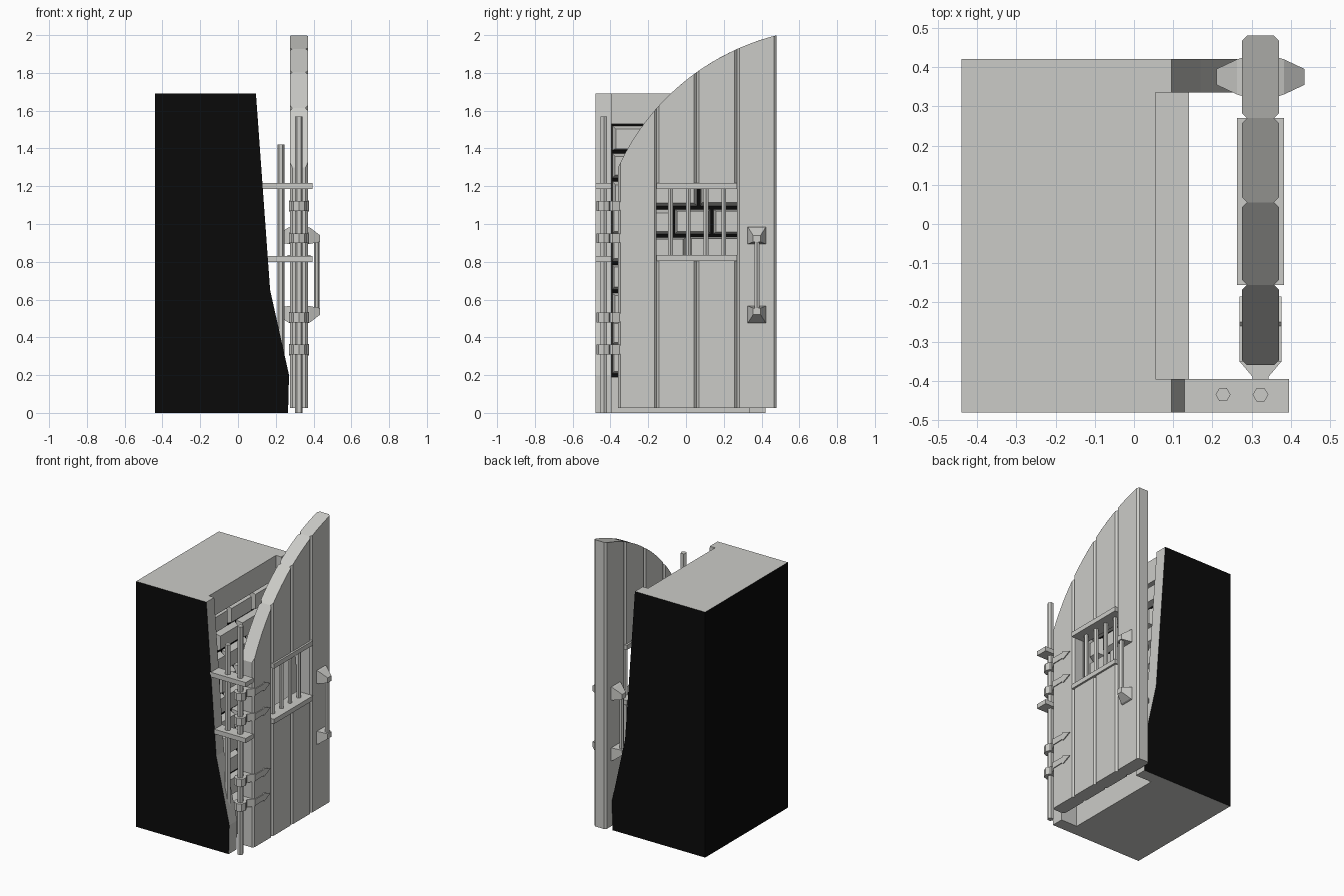
import bpy, bmesh, math, random
from mathutils import Vector

if "Cube" in bpy.data.objects:
    bpy.data.objects.remove(bpy.data.objects["Cube"])

random.seed(4)

def material(name, rgb):
    m = bpy.data.materials.new(name)
    m.diffuse_color = (*rgb, 1)
    m.use_nodes = True
    m.node_tree.nodes["Principled BSDF"].inputs["Base Color"].default_value = m.diffuse_color
    return m

GREY = material("pale grey", (0.60, 0.60, 0.575))
BLACK = material("black", (0.003, 0.003, 0.003))

def finish(name, bm, mats=(GREY,)):
    bmesh.ops.recalc_face_normals(bm, faces=bm.faces[:])
    me = bpy.data.meshes.new(name)
    bm.to_mesh(me)
    bm.free()
    for m in mats:
        me.materials.append(m)
    ob = bpy.data.objects.new(name, me)
    bpy.context.collection.objects.link(ob)
    return ob

def loft(bm, a, b):
    """Solid between two matching rings of points."""
    va = [bm.verts.new(p) for p in a]
    vb = [bm.verts.new(p) for p in b]
    n = len(va)
    bm.faces.new(va)
    bm.faces.new(vb[::-1])
    for i in range(n):
        bm.faces.new((va[i], va[(i + 1) % n], vb[(i + 1) % n], vb[i]))

def box(bm, x0, x1, y0, y1, z0, z1):
    ring = [(x0, y0), (x1, y0), (x1, y1), (x0, y1)]
    loft(bm, [(x, y, z0) for x, y in ring], [(x, y, z1) for x, y in ring])

def rod(bm, x, y, z0, z1, r, n=6):
    ring = [(x + r * math.cos(math.tau * i / n), y + r * math.sin(math.tau * i / n)) for i in range(n)]
    loft(bm, [(u, v, z0) for u, v in ring], [(u, v, z1) for u, v in ring])

def rect_yz(x, y0, y1, z0, z1):
    return [(x, y0, z0), (x, y1, z0), (x, y1, z1), (x, y0, z1)]

# Wall block: core, two sloping cheeks and a plinth; outer sides are black
Y0, Y1, IN0, IN1, TOP = -0.48, 0.42, -0.395, 0.335, 1.69
bm = bmesh.new()
box(bm, -0.44, 0.0, Y0, Y1, 0, TOP)
profile = [(0, 0), (0.265, 0), (0.27, 0.2), (0.17, 0.65), (0.095, TOP), (0, TOP)]
for a, b in ((Y0, IN0), (IN1, Y1)):
    loft(bm, [(x, a, z) for x, z in profile], [(x, b, z) for x, z in profile])
box(bm, 0, 0.055, IN0, IN1, 1.53, TOP)
box(bm, 0, 0.14, IN0, IN1, 0, 0.19)
bmesh.ops.recalc_face_normals(bm, faces=bm.faces[:])
for f in bm.faces:
    c, n = f.calc_center_median(), f.normal
    outer = abs(n.y) > 0.9 and (c.y < Y0 + 0.01 or c.y > Y1 - 0.01)
    f.material_index = 1 if outer or n.x < -0.9 else 0
finish("wall_block", bm, (GREY, BLACK))

# Black mortar plate behind the stones
bm = bmesh.new()
box(bm, 0.0, 0.008, IN0, IN1, 0.19, 1.53)
finish("mortar", bm, (BLACK,))

# Rows of tapered stones
bm = bmesh.new()
rows, pitch = 9, (1.53 - 0.2) / 9
for r in range(rows):
    z0 = 0.2 + r * pitch + 0.008
    z1 = z0 + pitch - 0.016
    y = IN0 + 0.004
    first = True
    while y < IN1 - 0.02:
        w = random.uniform(0.09, 0.14) if first and r % 2 else random.uniform(0.17, 0.25)
        e = y + w
        if e > IN1 - 0.08:
            e = IN1 - 0.004
        j = [random.uniform(0.008, 0.02) for _ in range(4)]
        loft(bm, rect_yz(0.004, y, e, z0, z1),
             rect_yz(random.uniform(0.042, 0.054), y + j[0], e - j[1], z0 + j[2], z1 - j[3]))
        y = e + 0.014
        first = False
finish("wall_stones", bm)

# Door planks following one arched curve, with chamfered long edges
DX0, DX1, CH = 0.275, 0.37, 0.013
WZ0, WZ1 = 0.815, 1.2

def arch(y):
    return 0.777 + math.sqrt(1.26 ** 2 - (y - 0.787) ** 2)

def plank(bm, ya, yb, z0, z1=None):
    steps = 6
    ys = [ya, ya + CH] + [ya + CH + (yb - ya - 2 * CH) * i / steps for i in range(1, steps)] + [yb - CH, yb]
    ring = []
    for side in (1, -1):
        for y in (ys if side > 0 else ys[::-1]):
            edge = y in (ya, yb)
            x = (DX1 if side > 0 else DX0) - side * (CH if edge else 0)
            ring.append((x, y))
    loft(bm, [(x, y, z0) for x, y in ring],
         [(x, y, z1 if z1 is not None else arch(y)) for x, y in ring])

bm = bmesh.new()
seams = [-0.36, -0.155, 0.055, 0.27, 0.48]
for i in range(4):
    if i in (1, 2):
        plank(bm, seams[i], seams[i + 1], 0.025, WZ0)
        plank(bm, seams[i], seams[i + 1], WZ1)
    else:
        plank(bm, seams[i], seams[i + 1], 0.025)
finish("door_planks", bm)

# Barred window in the door
bm = bmesh.new()
for z in (0.82, 1.2):
    box(bm, 0.262, 0.383, -0.155, 0.27, z - 0.016, z + 0.016)
finish("window_rails", bm)
bm = bmesh.new()
for i in range(4):
    rod(bm, 0.3225, -0.082 + i * 0.094, 0.82, 1.2, 0.015)
finish("window_bars", bm)

# Handles on both faces of the door
for side, name in ((1, "outer_handle"), (-1, "inner_handle")):
    bm = bmesh.new()
    mid = (DX0 + DX1) / 2
    half = (DX1 - DX0) / 2
    for s in (1, -1):
        def z(d):
            return 0.73 + s * d
        stages = [(half - 0.005, 0.05, 0.165, 0.255), (half + 0.012, 0.045, 0.165, 0.25),
                  (half + 0.065, 0.02, 0.175, 0.21)]
        for a, b in zip(stages, stages[1:]):
            loft(bm, *[rect_yz(mid + side * p[0], 0.375 - p[1], 0.375 + p[1], z(p[2]), z(p[3]))
                       for p in (a, b)])
    rod(bm, mid + side * (half + 0.047), 0.375, 0.54, 0.92, 0.015)
    finish(name, bm)

# Hinge poles and the brackets holding them to the wall
bm = bmesh.new()
rod(bm, 0.3225, -0.435, 0, 1.57, 0.02)
finish("hinge_pole", bm)
bm = bmesh.new()
rod(bm, 0.227, -0.435, 0.3, 1.42, 0.019)
finish("wall_pole", bm)
bm = bmesh.new()
for z in (0.815, 1.2):
    box(bm, 0.12, 0.395, -0.48, -0.395, z - 0.016, z + 0.016)
finish("pole_brackets", bm)

# Hinges: collar round the pole, neck, and pointed straps on each door face
bm = bmesh.new()
for z in (1.095, 0.925, 0.505, 0.335):
    h = 0.026
    rod(bm, 0.3225, -0.435, z - h, z + h, 0.04, 8)
    loft(bm, rect_yz(0.3025, -0.41, -0.385, z - h, z + h), rect_yz(0.3425, -0.41, -0.385, z - h, z + h))
    flare = [(0.3025, -0.39), (0.3425, -0.39), (0.376, -0.35), (0.269, -0.35)]
    loft(bm, [(x, y, z - h) for x, y in flare], [(x, y, z + h) for x, y in flare])
    strap = [(-0.352, -0.022), (-0.26, -0.02), (-0.25, -0.03), (-0.185, 0), (-0.25, 0.03),
             (-0.26, 0.02), (-0.352, 0.022)]
    for xa, xb in ((0.269, 0.28), (0.365, 0.376)):
        loft(bm, [(xa, y, z + d) for y, d in strap], [(xb, y, z + d) for y, d in strap])
finish("hinges", bm)
